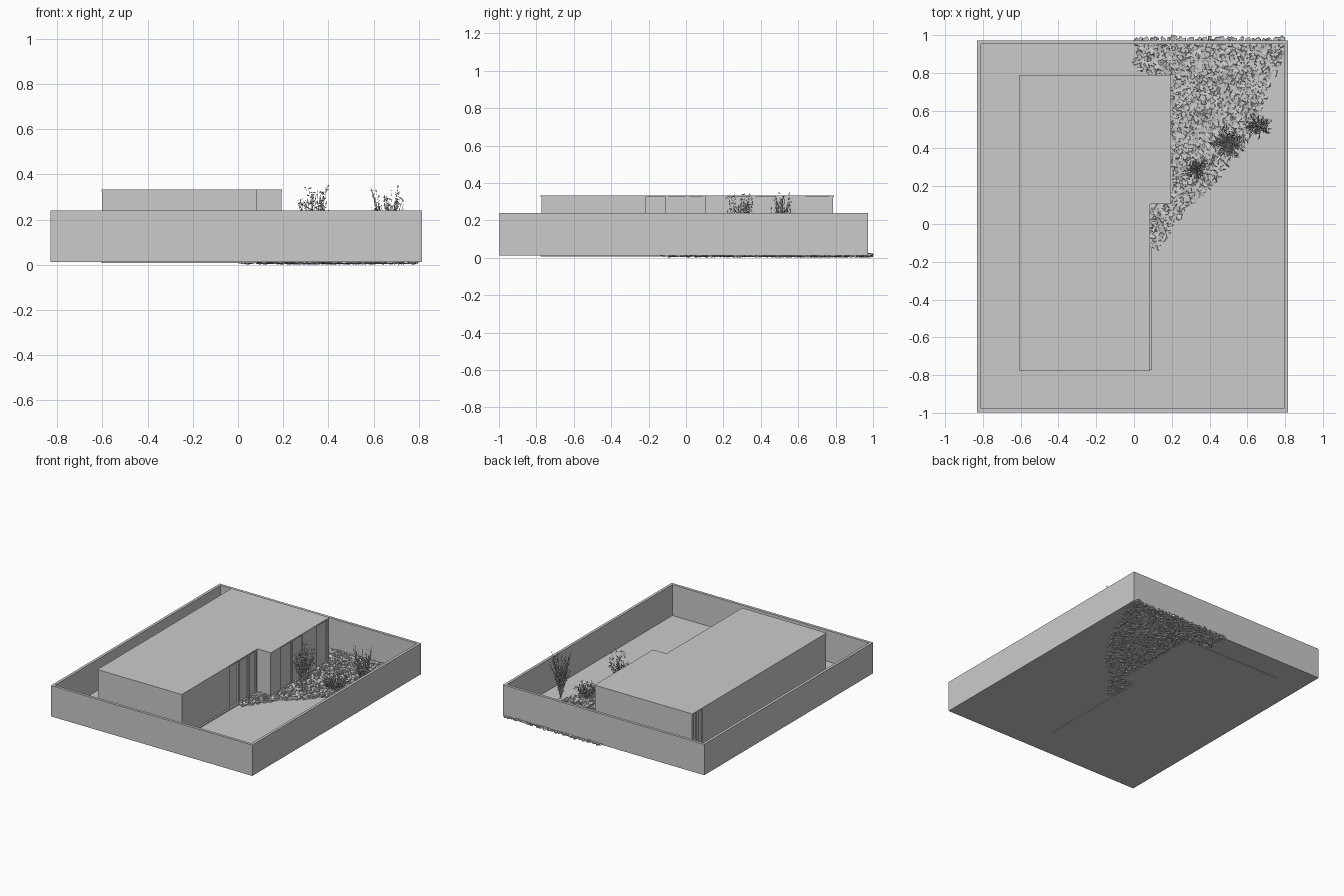
import bpy, bmesh, math, random
from mathutils import Vector, Matrix, Euler

if "Cube" in bpy.data.objects:
    bpy.data.objects.remove(bpy.data.objects["Cube"])
random.seed(7)

G = 0.012            # ground level
WALL_TOP = 0.24
EAVE, ROOF = 0.325, 0.334


def make(name, bm):
    me = bpy.data.meshes.new(name)
    bm.normal_update()
    bm.to_mesh(me)
    bm.free()
    ob = bpy.data.objects.new(name, me)
    bpy.context.collection.objects.link(ob)
    return ob


def add_box(bm, x0, x1, y0, y1, z0, z1):
    m = Matrix.Translation(((x0 + x1) / 2, (y0 + y1) / 2, (z0 + z1) / 2))
    bmesh.ops.create_cube(bm, size=1, matrix=m @ Matrix.Diagonal((x1 - x0, y1 - y0, z1 - z0, 1)))


def boxes(name, items):
    bm = bmesh.new()
    for b in items:
        add_box(bm, *b)
    return make(name, bm)


def slab(name, pts, z0, z1=None):
    bm = bmesh.new()
    f = bm.faces.new([bm.verts.new((x, y, z0)) for x, y in pts])
    if z1 is not None:
        r = bmesh.ops.extrude_face_region(bm, geom=[f])
        up = [v for v in r["geom"] if isinstance(v, bmesh.types.BMVert)]
        bmesh.ops.translate(bm, verts=up, vec=(0, 0, z1 - z0))
        bmesh.ops.recalc_face_normals(bm, faces=bm.faces)
    return make(name, bm)


# plot: ground sheet and boundary wall ring
X0, X1, Y0, Y1, T = -0.83, 0.815, -0.997, 0.972, 0.02
slab("ground", [(X0, Y0), (X1, Y0), (X1, Y1), (X0, Y1)], G)
bm = bmesh.new()
rings = []
for z, d in ((G, 0), (WALL_TOP, 0), (WALL_TOP, T), (G, T)):
    rings.append([bm.verts.new(p) for p in ((X0 + d, Y0 + d, z), (X1 - d, Y0 + d, z),
                                           (X1 - d, Y1 - d, z), (X0 + d, Y1 - d, z))])
for a, b in zip(rings, rings[1:]):
    for i in range(4):
        j = (i + 1) % 4
        bm.faces.new((a[i], a[j], b[j], b[i]))
make("boundary_wall", bm)

# house roof and floor share an L-shaped outline
outline = [(-0.605, -0.777), (0.085, -0.777), (0.085, 0.105), (0.195, 0.105),
           (0.195, 0.79), (-0.605, 0.79)]
slab("roof", outline, EAVE, ROOF)
slab("house_floor", outline, G - 0.004, G + 0.003)

# solid house walls
L, R1, R2, F, B, t = -0.602, 0.082, 0.192, -0.772, 0.787, 0.015
boxes("house_walls", [
    (L, R1, F, F + t, G, EAVE),
    (L, L + t, F, 0.67, G, EAVE),
    (L, R2, B - t, B, G, EAVE),
    (R1 - t, R1, F, -0.215, G, EAVE),
    (R1 - t, R2, 0.105, 0.105 + t, G, EAVE),
    (R2 - t, R2, 0.105, 0.22, G, EAVE),
])

# window posts and recessed panels along the courtyard side
posts = [(R1 - 0.03, R1 - 0.015, -0.215, -0.11, G, EAVE)]
for y in (-0.11, 0.0, 0.09):
    posts.append((R1 - t, R1, y, y + 0.015, G, EAVE))
for y in (0.35, 0.48, 0.62, 0.765):
    posts.append((R2 - t, R2, y, y + 0.02, G, EAVE))
posts.append((R2 - t, R2, 0.50, 0.63, G, EAVE))
posts.append((L, L + t, 0.715, 0.735, G, EAVE))
boxes("window_posts", posts)
boxes("window_glass", [
    (R1 - 0.012, R1 - 0.008, -0.11, 0.105, G, EAVE),
    (R2 - 0.012, R2 - 0.008, 0.22, 0.78, G, EAVE),
    (L + 0.008, L + 0.012, 0.67, 0.78, G, EAVE),
])
boxes("side_path_edge", [(R1, R1 + 0.012, F, -0.12, G, G + 0.008)])

# gravel bed: jittered angular stones inside a polygon
bed = [(0.0, 0.985), (0.79, 0.985), (0.79, 0.90), (0.68, 0.62), (0.58, 0.42), (0.42, 0.21),
       (0.27, 0.08), (0.13, -0.13), (0.085, -0.12), (0.085, 0.105), (0.2, 0.105),
       (0.2, 0.795), (0.0, 0.795)]


def inside(x, y):
    hit = False
    for (ax, ay), (bx, by) in zip(bed, bed[1:] + bed[:1]):
        if (ay > y) != (by > y) and x < ax + (y - ay) / (by - ay) * (bx - ax):
            hit = not hit
    return hit


bm = bmesh.new()
step = 0.018
for i in range(46):
    for j in range(64):
        x = i * step + random.uniform(-0.009, 0.009)
        y = -0.14 + j * step + random.uniform(-0.009, 0.009)
        if not inside(x, y):
            continue
        m = (Matrix.Translation((x, y, G + random.uniform(-0.001, 0.004)))
             @ Euler((random.uniform(-.3, .3), random.uniform(-.3, .3), random.uniform(0, 6.3))).to_matrix().to_4x4()
             @ Matrix.Diagonal((random.uniform(.012, .028), random.uniform(.012, .024), random.uniform(.008, .014), 1)))
        r = bmesh.ops.create_cube(bm, size=1, matrix=m)
        for v in r["verts"]:
            v.co += Vector([random.uniform(-.003, .003) for _ in range(2)] + [random.uniform(-.001, .001)])
            v.co.z = max(v.co.z, 0.0)
make("gravel", bm)


# plants: arching stems carrying small diamond leaves
def plant(name, cx, cy, height, radius, stems, leaves, hollow=0.0):
    bm = bmesh.new()
    for _ in range(stems):
        a = random.uniform(0, math.tau)
        reach = radius * math.sqrt(random.uniform(hollow, 1))
        h = height * random.uniform(0.6, 1.0)
        prev = None
        for k in range(5):
            s = k / 4
            p = Vector((cx + math.cos(a) * reach * s ** 1.3, cy + math.sin(a) * reach * s ** 1.3, G + h * s))
            w = 0.0022 * (1.2 - s)
            ring = [bm.verts.new(p + Vector((w * math.cos(q), w * math.sin(q), 0))) for q in (0, 2.1, 4.2)]
            if prev:
                for n in range(3):
                    bm.faces.new((prev[n], prev[(n + 1) % 3], ring[(n + 1) % 3], ring[n]))
            prev = ring
        for _ in range(leaves):
            s = random.uniform(0.15, 1)
            p = Vector((cx + math.cos(a) * reach * s ** 1.3, cy + math.sin(a) * reach * s ** 1.3, G + h * s))
            rot = Euler([random.uniform(0, 6.3) for _ in range(3)]).to_matrix()
            ln, wd = random.uniform(0.012, 0.022), random.uniform(0.003, 0.005)
            bm.faces.new([bm.verts.new(p + rot @ Vector(c)) for c in
                          ((0, 0, 0), (ln / 2, wd, 0), (ln, 0, 0), (ln / 2, -wd, 0))])
    make(name, bm)


plant("shrub_near", 0.33, 0.29, 0.34, 0.08, 40, 16)
plant("shrub_far", 0.66, 0.52, 0.34, 0.08, 40, 16)
plant("low_round_plant", 0.50, 0.43, 0.10, 0.105, 70, 14, 0.15)
